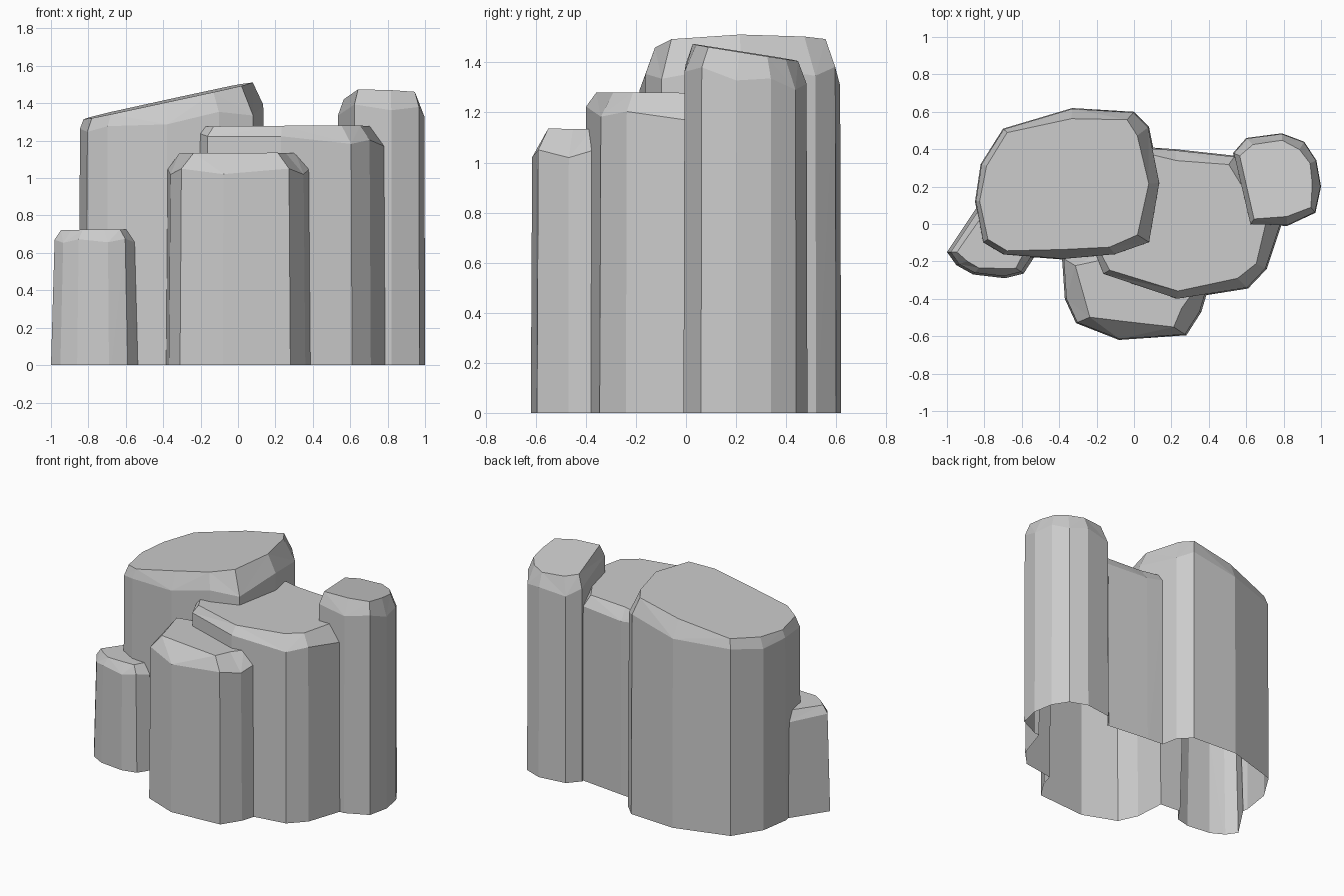
import bpy, bmesh
from mathutils import Vector

if "Cube" in bpy.data.objects:
    bpy.data.objects.remove(bpy.data.objects["Cube"])


def rock(name, outline, top, drop, inset, slope=0, taper=0.985):
    """Chiselled column: plan outline, sloped top (a + b*x + c*y), chamfer of given drop and inset."""
    pts = [Vector(p) for p in outline]
    n, below = len(pts), 0.1
    c = sum(pts, Vector((0, 0))) / n
    height = lambda p: top[0] + top[1] * p.x + top[2] * p.y
    bm = bmesh.new()
    rings = [[], [], []]
    for i, p in enumerate(pts):
        d = (drop + slope * p.x) * (1.15 if i % 2 else 0.85)   # uneven chipped rim
        s = c + (p - c) * taper
        t = s + (c - s).normalized() * inset * d / drop
        foot = p + (p - s) * (below / top[0])
        rings[0].append(bm.verts.new((*foot, -below)))
        rings[1].append(bm.verts.new((*s, height(s) - d)))
        rings[2].append(bm.verts.new((*t, height(t))))
    for lo, hi in zip(rings, rings[1:]):
        for i in range(n):
            a, b, d, e = lo[i], lo[(i + 1) % n], hi[(i + 1) % n], hi[i]
            for tri in (((a, b, d), (a, d, e)) if i % 2 else ((a, b, e), (b, d, e))):
                bm.faces.new(tri)
    bm.faces.new(rings[2])
    bm.faces.new(rings[0][::-1])
    bmesh.ops.recalc_face_normals(bm, faces=bm.faces)
    me = bpy.data.meshes.new(name)
    bm.to_mesh(me)
    bm.free()
    ob = bpy.data.objects.new(name, me)
    bpy.context.collection.objects.link(ob)
    return ob


# Tall sloping rock, back left
big = rock("rock_cluster", [
    (-.85, .12), (-.81, -.10), (-.70, -.165), (-.38, -.19), (-.10, -.165), (.085, -.10), (.14, .22),
    (.08, .52), (0, .60), (-.33, .62), (-.70, .51), (-.82, .32)],
    (1.49, .215, .02), .14, .06, slope=.1, taper=.99)

# Wide middle rock
middle = rock("middle_rock", [
    (-.21, -.17), (-.17, -.27), (.23, -.405), (.61, -.345), (.71, -.24), (.79, 0), (.54, .365),
    (.22, .40), (.08, .41), (-.1, .1)], (1.275, .005, -.01), .055, .04, slope=.05)

# Slim rock, right
right = rock("right_rock", [
    (.62, -.005), (.82, -.01), (.97, .06), (1.0, .2), (.975, .34), (.91, .44), (.79, .485),
    (.60, .46), (.53, .38)], (1.485, -.01, -.16), .10, .04)

# Front rock
front = rock("front_rock", [
    (-.385, -.18), (-.37, -.40), (-.31, -.53), (-.08, -.62), (.28, -.595), (.36, -.47), (.39, -.37),
    (0, -.05)], (1.13, 0, -.01), .10, .085, taper=.975)

# Short rock, left
left = rock("left_rock", [
    (-1.0, -.15), (-.95, -.22), (-.86, -.27), (-.69, -.29), (-.59, -.265), (-.535, -.18), (-.6, .05),
    (-.82, .12)], (.73, .01, -.01), .06, .04, taper=.92)

# Fuse all rocks into one shell
others = (middle, right, front, left)
for o in others:
    m = big.modifiers.new("fuse", 'BOOLEAN')
    m.operation, m.solver, m.object = 'UNION', 'EXACT', o
    o.hide_render = True
dg = bpy.context.evaluated_depsgraph_get()
fused = bpy.data.meshes.new_from_object(big.evaluated_get(dg))
big.modifiers.clear()
big.data = fused
for o in others:
    bpy.data.objects.remove(o)

# Cut flat at the ground and leave the underside open
bm = bmesh.new()
bm.from_mesh(fused)
bmesh.ops.bisect_plane(bm, geom=bm.verts[:] + bm.edges[:] + bm.faces[:], dist=1e-5,
                       plane_co=(0, 0, 0), plane_no=(0, 0, 1), clear_inner=True)
bm.to_mesh(fused)
bm.free()
